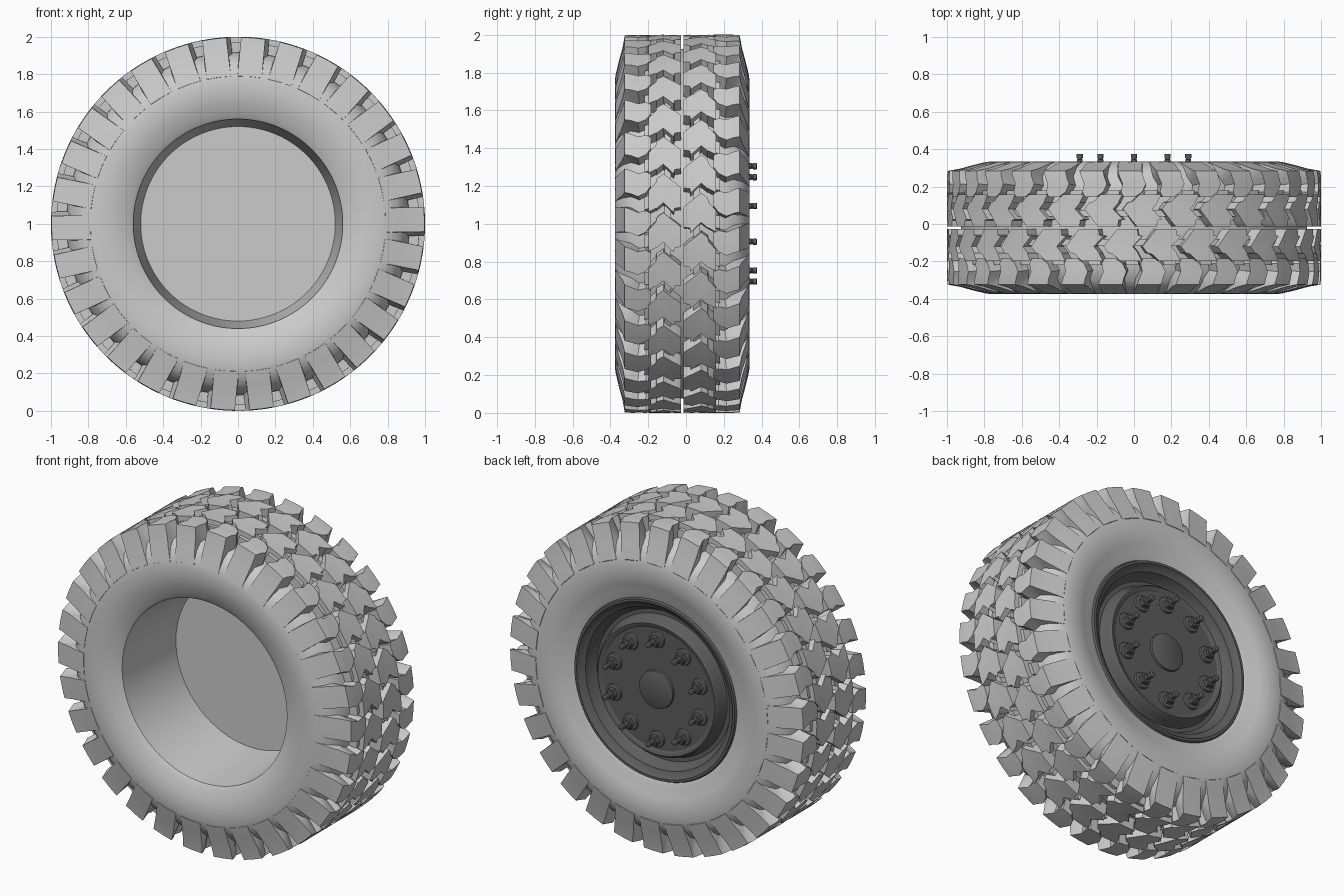
import bpy, bmesh
from math import sin, cos, pi, radians

if "Cube" in bpy.data.objects:
    bpy.data.objects.remove(bpy.data.objects["Cube"])

MID_Y = -0.02        # middle of the tyre across its width
CENTRE_Z = 1.0
PITCH = 2 * pi / 30  # one tread repeat

dark = bpy.data.materials.new("dark_metal")
dark.diffuse_color = (0.11, 0.11, 0.11, 1)
dark.use_nodes = True
dark.node_tree.nodes["Principled BSDF"].inputs["Base Color"].default_value = dark.diffuse_color


def finish(bm, name, mat=None, angle=None):
    bmesh.ops.remove_doubles(bm, verts=bm.verts, dist=1e-5)
    bmesh.ops.recalc_face_normals(bm, faces=bm.faces)
    mesh = bpy.data.meshes.new(name)
    bm.to_mesh(mesh)
    bm.free()
    ob = bpy.data.objects.new(name, mesh)
    bpy.context.collection.objects.link(ob)
    if mat:
        mesh.materials.append(mat)
    if angle:
        bpy.ops.object.select_all(action='DESELECT')
        ob.select_set(True)
        bpy.context.view_layer.objects.active = ob
        bpy.ops.object.shade_smooth_by_angle(angle=radians(angle))
    return ob


def revolve(bm, profile, n, cx=0.0, cz=CENTRE_Z):
    """Spin (radius, y) points about an axis parallel to y."""
    rings = []
    for r, y in profile:
        if r == 0:
            v = bm.verts.new((cx, y, cz))
            rings.append([v] * n)
        else:
            rings.append([bm.verts.new((cx + r * cos(2 * pi * i / n), y, cz + r * sin(2 * pi * i / n)))
                          for i in range(n)])
    for a, b in zip(rings, rings[1:]):
        for i in range(n):
            j = (i + 1) % n
            quad = list(dict.fromkeys((a[i], a[j], b[j], b[i])))
            bm.faces.new(quad)


# Tyre casing with the hollow inner barrel and its back plate
half = [(0.60, 0.325), (0.64, 0.342), (0.70, 0.354), (0.77, 0.355), (0.82, 0.342),
        (0.86, 0.318), (0.89, 0.285), (0.915, 0.22), (0.925, 0.10)]
profile = [(0, 0.14), (0.52, 0.14), (0.56, -0.325), (0.575, -0.335)]
profile += [(r, MID_Y - t) for r, t in half]
profile += [(r, MID_Y + t) for r, t in reversed(half)]
profile += [(0.565, 0.30), (0.545, 0.29), (0.535, 0.26)]
bm = bmesh.new()
revolve(bm, profile, 120)
finish(bm, "tyre_casing", angle=40)


def lug(bm, stations, side, phase, taper=0.008):
    """Loft a block through stations (t, s0, s1, r_top, t_base, r_base)."""
    rows = []
    for t, s0, s1, rt, tb, rb in stations:
        pts = [(s0 - taper, tb, rb), (s0, t, rt), ((s0 + s1) / 2, t, rt), (s1, t, rt), (s1 + taper, tb, rb)]
        rows.append([bm.verts.new((r * cos(s + phase), MID_Y + side * w, CENTRE_Z + r * sin(s + phase)))
                     for s, w, r in pts])
    for a, b in zip(rows, rows[1:]):
        for i in range(5):
            j = (i + 1) % 5
            bm.faces.new((a[i], a[j], b[j], b[i]))
    bm.faces.new(rows[0])
    bm.faces.new(rows[-1][::-1])


def flat(t, s0, s1, top=1.0):
    return (t, s0, s1, top, t, 0.915)


# Chevron block beside the centre line, with a stepped inner edge
centre_block = [flat(0.006, -0.07, 0.035), flat(0.04, -0.075, 0.065), flat(0.045, -0.098, 0.067),
                flat(0.10, -0.045, 0.112), flat(0.135, -0.075, 0.085), flat(0.14, -0.075, 0.062),
                flat(0.178, -0.095, 0.02)]
# Low bars joining neighbouring blocks
tie_bar = [flat(0.06, 0.03, 0.15, 0.965), flat(0.095, 0.05, 0.17, 0.965)]
link_bar = [flat(0.165, -0.07, 0.0, 0.97), flat(0.20, -0.08, -0.01, 0.97)]
# Shoulder lug, curving over the edge and down into the sidewall
shoulder = [(0.165, 0.045, 0.108, 1.0, 0.165, 0.91),
            (0.192, 0.008, 0.122, 1.0, 0.192, 0.91),
            (0.235, -0.012, 0.113, 1.0, 0.225, 0.90),
            (0.27, 0.002, 0.128, 1.0, 0.25, 0.89),
            (0.304, 0.010, 0.140, 0.997, 0.265, 0.88),
            (0.316, 0.006, 0.146, 0.93, 0.275, 0.865),
            (0.334, 0.002, 0.152, 0.865, 0.30, 0.84),
            (0.352, -0.005, 0.160, 0.79, 0.325, 0.78)]

for name, shapes in (("centre_tread", (centre_block, tie_bar, link_bar)), ("shoulder_tread", (shoulder,))):
    bm = bmesh.new()
    for k in range(30):
        for side in (-1, 1):
            phase = (k + (0.25 if side > 0 else -0.25)) * PITCH
            for shape in shapes:
                lug(bm, shape, side, phase)
    finish(bm, name, angle=20)

# Hub: rim flange, deep groove, raised face and centre cap
bm = bmesh.new()
revolve(bm, [(0.555, 0.285), (0.545, 0.305), (0.53, 0.305), (0.515, 0.285), (0.49, 0.275), (0.475, 0.235),
             (0.455, 0.215), (0.43, 0.215), (0.417, 0.235), (0.41, 0.275), (0.398, 0.288), (0.38, 0.285),
             (0.37, 0.278), (0.115, 0.278), (0.113, 0.292), (0.106, 0.296), (0, 0.296)], 96)
finish(bm, "wheel_hub", dark, 35)

# Ten wheel studs with washers and hexagonal nuts
studs, nuts = bmesh.new(), bmesh.new()
for k in range(10):
    a = pi / 2 + k * 2 * pi / 10
    x, z = 0.305 * cos(a), CENTRE_Z + 0.305 * sin(a)
    revolve(studs, [(0.052, 0.275), (0.048, 0.29), (0.036, 0.294), (0.016, 0.294), (0.016, 0.345),
                    (0.013, 0.347), (0.013, 0.352), (0.017, 0.354), (0.017, 0.373), (0.014, 0.375),
                    (0, 0.375)], 16, x, z)
    revolve(nuts, [(0.034, 0.288), (0.034, 0.318), (0.029, 0.324), (0, 0.324)], 6, x, z)
finish(studs, "wheel_studs", dark, 35)
finish(nuts, "wheel_nuts", dark)
